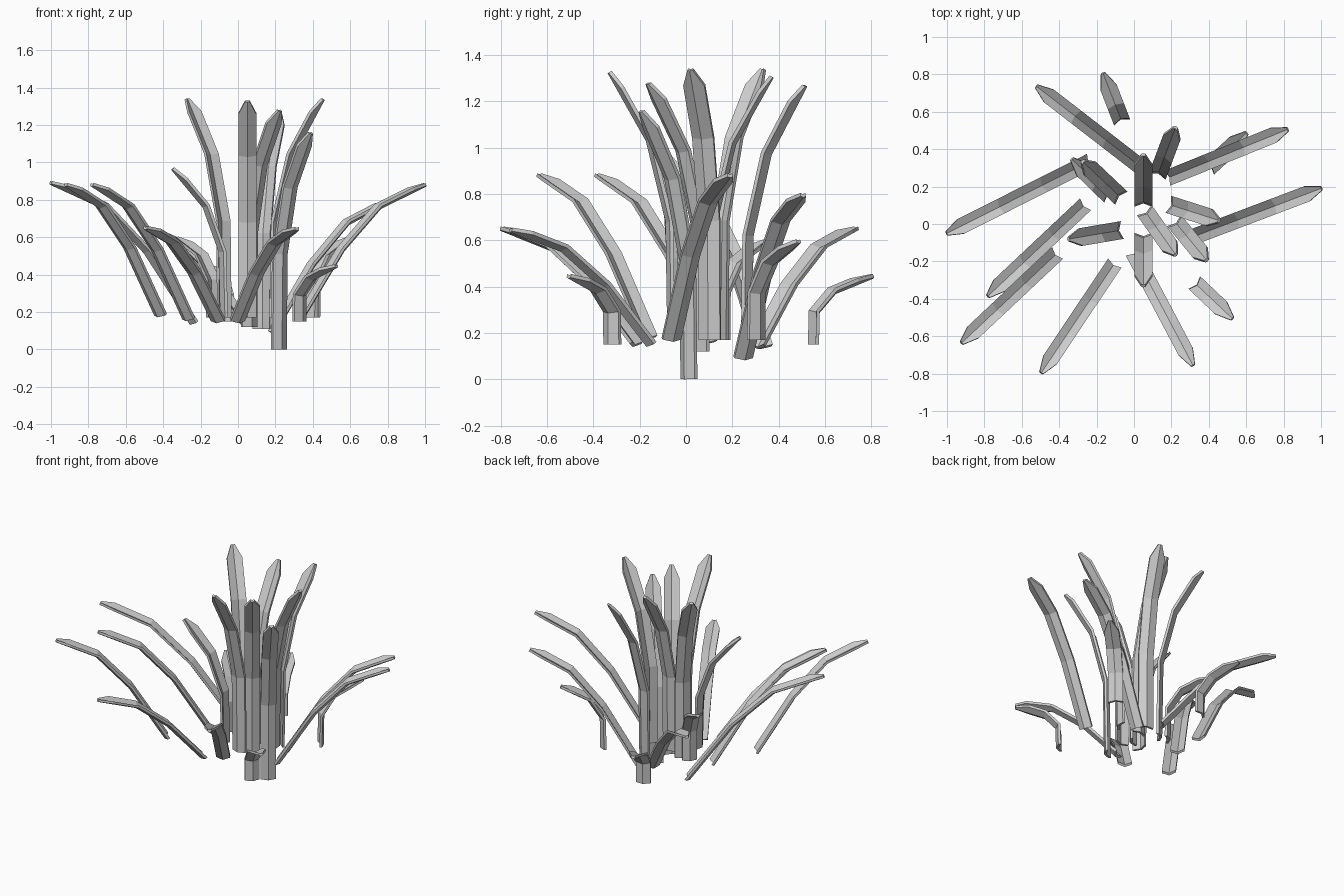
import bpy, bmesh
from mathutils import Vector

if "Cube" in bpy.data.objects:
    bpy.data.objects.remove(bpy.data.objects["Cube"])

# Growth profiles: (outward fraction, height fraction) from base to tip
TALL = [(0, 0), (.03, .44), (.36, .745), (1, 1)]
LONG = [(0, 0), (.33, .51), (.63, .83), (1, 1)]
LOW = [(0, 0), (.01, .47), (.32, .77), (1, 1)]


def leaf(name, base, tip, profile, width, fold=.018, thick=.016):
    """Folded strap leaf with a V cross-section and an arrow tip."""
    base, tip = Vector(base), Vector(tip)
    out = Vector((tip.x - base.x, tip.y - base.y, 0))
    rise = tip.z - base.z
    side = Vector((0, 0, 1)).cross(out).normalized()
    pts = [base + out * r + Vector((0, 0, rise * h)) for r, h in profile]
    last = (pts[-1] - pts[-2]).normalized()
    pts.insert(-1, pts[-1] - last * .085)
    half = [width / 2] * (len(pts) - 1) + [.012]
    bm = bmesh.new()
    rings = []
    for i, p in enumerate(pts):
        a = (p - pts[i - 1]).normalized() if i else None
        b = (pts[i + 1] - p).normalized() if i < len(pts) - 1 else None
        t = ((a or b) + (b or a)).normalized()
        n = t.cross(side).normalized()          # inner / upper side
        w = half[i]
        f = fold * w / half[0]
        prof = [(-w, f), (0, 0), (w, f), (w, f - thick), (0, -thick), (-w, f - thick)]
        rings.append([bm.verts.new(p + side * u + n * v) for u, v in prof])
    for r, s in zip(rings, rings[1:]):
        for k in range(6):
            m = (k + 1) % 6
            bm.faces.new((r[k], r[m], s[m], s[k]))
    for r in (rings[0], rings[-1]):
        bm.faces.new((r[0], r[1], r[4], r[5]))
        bm.faces.new((r[1], r[2], r[3], r[4]))
    bmesh.ops.recalc_face_normals(bm, faces=bm.faces)
    me = bpy.data.meshes.new(name)
    bm.to_mesh(me)
    bm.free()
    bpy.context.collection.objects.link(bpy.data.objects.new(name, me))


# Upright centre leaves
tall = [
    ((.05, -.065, .17), (.05, -.325, 1.33)),
    ((.05, .11, .17), (.05, .365, 1.31)),
    ((.065, .06, .12), (.22, -.16, 1.28)),
    ((.225, .005, .0), (.385, -.19, 1.16)),
    ((.20, .10, .17), (.45, .02, 1.34)),
    ((.13, .27, .11), (.22, .51, 1.27)),
    ((-.08, .15, .17), (-.27, .33, 1.34)),
    ((-.08, -.035, .17), (-.345, -.08, .97)),
]
# Long arching outer leaves
long = [
    ((.03, .31, .14), (-.52, .735, .655)),
    ((-.245, .33, .14), (-1.0, -.05, .895)),
    ((-.27, .095, .16), (-.78, -.385, .885)),
    ((-.42, -.165, .18), (-.92, -.635, .885)),
    ((-.11, -.22, .15), (-.495, -.795, .655)),
    ((0.0, -.16, .15), (.315, -.755, .65)),
    ((.34, -.06, .17), (1.0, .19, .885)),
    ((.19, .25, .09), (.82, .505, .8)),
]
# Short bent leaves
low = [
    ((-.07, .56, .15), (-.165, .805, .45)),
    ((.335, -.325, .15), (.525, -.505, .45)),
    ((.41, .31, .17), (.60, .485, .6)),
    ((-.14, .16, .17), (-.33, .345, .6)),
]
for kind, leaves, profile, width in (("tall_leaf", tall, TALL, .096),
                                     ("arching_leaf", long, LONG, .086),
                                     ("short_leaf", low, LOW, .092)):
    for i, (b, t) in enumerate(leaves):
        leaf(f"{kind}_{i + 1}", b, t, profile, width)
